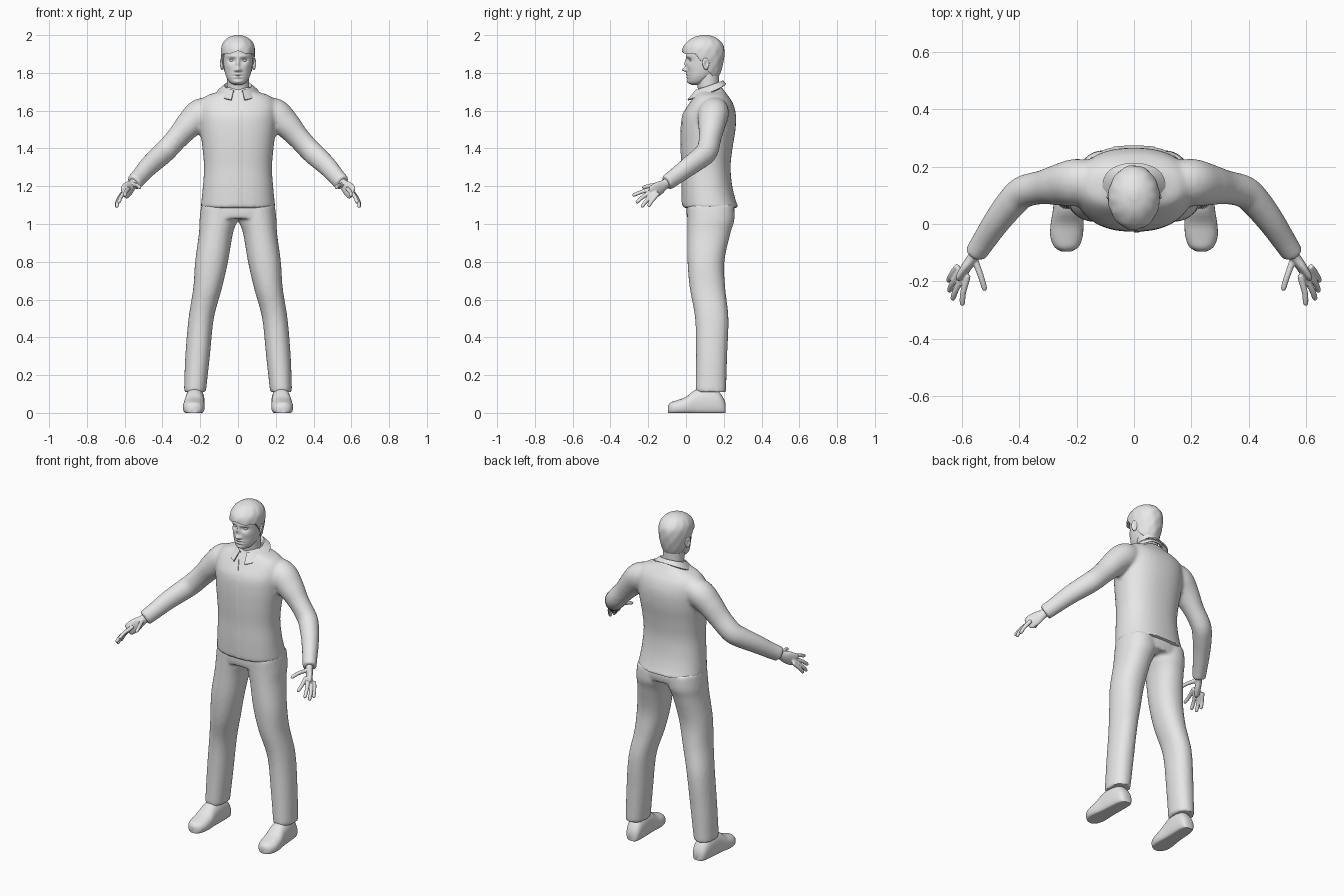
import bpy, bmesh, math
from mathutils import Vector, Matrix
from mathutils.bvhtree import BVHTree

if "Cube" in bpy.data.objects:
    bpy.data.objects.remove(bpy.data.objects["Cube"])

grey = bpy.data.materials.new("plain_grey")
grey.use_nodes = True
grey.diffuse_color = (0.8, 0.8, 0.8, 1)
grey.node_tree.nodes["Principled BSDF"].inputs["Base Color"].default_value = grey.diffuse_color


def resample(rows, k):
    """Catmull-Rom interpolation of a list of tuples."""
    out = []
    for i in range(len(rows) - 1):
        p0, p1, p2 = rows[max(i - 1, 0)], rows[i], rows[i + 1]
        p3 = rows[min(i + 2, len(rows) - 1)]
        for j in range(k):
            t = j / k
            out.append([b + 0.5 * t * (c - a + t * (2*a - 5*b + 4*c - d + t * (3*(b - c) + d - a)))
                        for a, b, c, d in zip(p0, p1, p2, p3)])
    return out + [list(rows[-1])]


def loft(bm, rings, n=32, power=2.0):
    """Skin a closed tube over (centre, u, v) superellipse rings."""
    loops = []
    for c, u, v in rings:
        loop = []
        for i in range(n):
            a = 2 * math.pi * i / n
            co, si = math.cos(a), math.sin(a)
            p = c + u * math.copysign(abs(co) ** (2 / power), co) \
                  + v * math.copysign(abs(si) ** (2 / power), si)
            loop.append(bm.verts.new(p))
        loops.append(loop)
    for a, b in zip(loops, loops[1:]):
        for i in range(n):
            j = (i + 1) % n
            bm.faces.new((a[i], a[j], b[j], b[i]))
    bm.faces.new(loops[0])
    bm.faces.new(loops[-1])
    return [v for loop in loops for v in loop]


def stack(bm, rows, side=1, k=5, n=32, power=2.0):
    """Level rings from rows of (z, x, half width, front y, back y)."""
    rings = [(Vector((side * x, (f + b) / 2, z)), Vector((w, 0, 0)), Vector((0, (b - f) / 2, 0)))
             for z, x, w, f, b in resample(rows, k)]
    return loft(bm, rings, n, power)


def limb(bm, rows, wide, side=1, k=5, n=20):
    """Rings across a path from rows of (x, y, z, wide radius, thin radius)."""
    rows = [[side * r[0]] + r[1:] for r in resample(rows, k)]
    wide = Vector((side * wide[0], wide[1], wide[2]))
    pts = [Vector(r[:3]) for r in rows]
    rings = []
    for i, r in enumerate(rows):
        t = (pts[min(i + 1, len(pts) - 1)] - pts[max(i - 1, 0)]).normalized()
        u = (wide - t * wide.dot(t)).normalized()
        rings.append((pts[i], u * r[3], t.cross(u) * r[4]))
    return loft(bm, rings, n)


def finish(name, bm, voxel=0, smooth=0, cutter=None, thick=0, angle=50):
    """Make the object, bake its modifiers and shade it smooth."""
    bmesh.ops.recalc_face_normals(bm, faces=bm.faces)
    mesh = bpy.data.meshes.new(name)
    bm.to_mesh(mesh)
    bm.free()
    ob = bpy.data.objects.new(name, mesh)
    bpy.context.collection.objects.link(ob)
    if voxel:
        m = ob.modifiers.new("blend", 'REMESH')
        m.mode, m.voxel_size = 'VOXEL', voxel
    if smooth:
        m = ob.modifiers.new("relax", 'SMOOTH')
        m.factor, m.iterations = 0.5, smooth
    if cutter:
        m = ob.modifiers.new("cut", 'BOOLEAN')
        m.operation, m.object = 'DIFFERENCE', cutter
    if thick:
        m = ob.modifiers.new("thickness", 'SOLIDIFY')
        m.thickness, m.offset = thick, 0
    deps = bpy.context.evaluated_depsgraph_get()
    baked = bpy.data.meshes.new_from_object(ob.evaluated_get(deps))
    ob.modifiers.clear()
    ob.data = baked
    baked.materials.clear()
    baked.materials.append(grey)
    baked.polygons.foreach_set("use_smooth", [True] * len(baked.polygons))
    baked.set_sharp_from_angle(angle=math.radians(angle))
    return ob


# Neckline cutter: a sloping V wedge
bm = bmesh.new()
v_shape = [(0, 1.61, 0.005), (0.042, 1.73, 0.075), (-0.042, 1.73, 0.075)]
front = [bm.verts.new((x, -0.1, z)) for x, z, y in v_shape]
back = [bm.verts.new((x, y, z)) for x, z, y in v_shape]
bm.faces.new(front)
bm.faces.new(back)
for i in range(3):
    j = (i + 1) % 3
    bm.faces.new((front[i], front[j], back[j], back[i]))
cutter = finish("neckline_cutter", bm)
cutter.hide_render = True

# Jacket: torso and sleeves blended together
bm = bmesh.new()
stack(bm, [(1.085, 0, .198, -.018, .28), (1.12, 0, .194, -.02, .265), (1.2, 0, .186, -.022, .245),
           (1.3, 0, .18, -.022, .236), (1.4, 0, .188, -.026, .246), (1.5, 0, .2, -.026, .262),
           (1.58, 0, .205, -.016, .264), (1.64, 0, .2, .018, .248), (1.68, 0, .165, .045, .222),
           (1.702, 0, .1, .06, .205), (1.725, 0, .068, .068, .19)], n=48, power=2.3)
for s in (1, -1):
    limb(bm, [(.1, .15, 1.6, .06, .07), (.19, .145, 1.585, .08, .085), (.255, .137, 1.53, .072, .075),
              (.32, .128, 1.457, .062, .058), (.385, .112, 1.387, .06, .056), (.425, .075, 1.35, .058, .054),
              (.475, .012, 1.303, .053, .048), (.52, -.055, 1.252, .047, .042),
              (.552, -.104, 1.217, .045, .038)], (0.6, -0.6, 0.4), s)
jacket = finish("jacket", bm, voxel=0.01, smooth=5, cutter=cutter)
bpy.data.objects.remove(cutter)

# Front placket: a thin strip laid on the jacket
bm = bmesh.new()
bm.from_mesh(jacket.data)
tree = BVHTree.FromBMesh(bm)
bm.free()
bm = bmesh.new()
grid = []
for i in range(25):
    z = 1.098 + 0.5 * i / 24
    hits = [tree.ray_cast(Vector((x, -1, z)), Vector((0, 1, 0)))[0] for x in (0, .008, .016, .024)]
    grid.append([bm.verts.new(h + Vector((0, -0.002 if n < 3 else 0.001, 0))) for n, h in enumerate(hits)])
for a, b in zip(grid, grid[1:]):
    for i in range(3):
        bm.faces.new((a[i], a[i + 1], b[i + 1], b[i]))
finish("placket", bm, thick=0.002)

# Folded collar, open at the front
bm = bmesh.new()
strips = []
for i in range(33):
    phi = 0.33 + (2 * math.pi - 0.66) * i / 32
    c, s = math.cos(phi), math.sin(phi)
    w = (1 + c) / 2
    strips.append([bm.verts.new(p) for p in (
        (.064 * s, .125 - .066 * c, 1.735 - .045 * w),
        (.072 * s, .127 - (.07 + .01 * w) * c, 1.757 - .052 * w),
        (.108 * s, .13 - (.08 + .048 * w) * c, 1.738 - .084 * w))])
for a, b in zip(strips, strips[1:]):
    for i in range(2):
        bm.faces.new((a[i], a[i + 1], b[i + 1], b[i]))
finish("collar", bm, thick=0.007)

# Trousers: hips and two legs blended together
bm = bmesh.new()
stack(bm, [(1.03, 0, .197, .005, .25), (1.08, 0, .193, .002, .258), (1.15, 0, .175, .01, .235)], n=48, power=2.4)
for s in (1, -1):
    stack(bm, [(1.1, .1, .095, .008, .255), (1.02, .104, .1, .008, .256), (.95, .117, .09, .008, .235),
               (.8, .14, .087, .008, .203), (.66, .161, .076, .02, .208), (.5, .195, .067, .048, .225),
               (.3, .214, .065, .053, .218), (.11, .228, .058, .05, .212)], s, power=2.2)
finish("trousers", bm, voxel=0.01, smooth=5)

# Shoes: rings along the foot with a flattened sole
for s, label in ((1, "left"), (-1, "right")):
    bm = bmesh.new()
    rows = [(.21, .222, .02, .045), (.2, .222, .036, .075), (.17, .224, .046, .115), (.11, .227, .05, .135),
            (.05, .23, .052, .122), (0, .233, .057, .085), (-.045, .235, .056, .068),
            (-.08, .235, .042, .056), (-.095, .235, .018, .04)]
    rings = [(Vector((s * x, y, h * 0.4)), Vector((w, 0, 0)), Vector((0, 0, h * 0.6)))
             for y, x, w, h in resample(rows, 4)]
    for v in loft(bm, rings, 32, 2.3):
        v.co.z = max(v.co.z, 0)
    finish(label + "_shoe", bm)

# Hands: palm, four fingers and a thumb blended together
spread = (-0.04, 0.045, -0.035)
fingers = [[(.583, -.195, 1.183), (.595, -.24, 1.168), (.598, -.284, 1.15)],
           [(.597, -.185, 1.172), (.62, -.23, 1.142), (.632, -.264, 1.112)],
           [(.61, -.172, 1.16), (.633, -.208, 1.125), (.643, -.236, 1.088)],
           [(.62, -.156, 1.152), (.637, -.18, 1.123), (.646, -.2, 1.092)],
           [(.55, -.135, 1.208), (.532, -.185, 1.204), (.518, -.232, 1.192)]]
for s, label in ((1, "left"), (-1, "right")):
    bm = bmesh.new()
    limb(bm, [(.535, -.08, 1.235, .027, .022), (.557, -.112, 1.21, .027, .02), (.578, -.142, 1.19, .038, .018),
              (.598, -.174, 1.17, .039, .015), (.606, -.188, 1.161, .03, .009)], spread, s)
    for f in fingers:
        a, b, c = (Vector(p) for p in f)
        path = [(a + (a - b) * 0.4, .01), (a, .0115), (b, .0105), (b.lerp(c, .8), .0095), (c, .004)]
        limb(bm, [(*p, r, r) for p, r in path], spread, s, n=12)
    finish(label + "_hand", bm, voxel=0.0035, smooth=3)

# Neck
bm = bmesh.new()
stack(bm, [(1.64, 0, .06, .075, .19), (1.72, 0, .058, .062, .176), (1.8, 0, .06, .05, .175)])
finish("neck", bm)

# Head: face features pushed in or out as (x, z, x radius, z radius, depth)
bm = bmesh.new()
face = [(.032, 1.867, .019, .012, .012), (.03, 1.887, .026, .008, -.005), (0, 1.85, .009, .026, -.013),
        (0, 1.817, .012, .011, -.026), (.014, 1.813, .007, .007, -.01), (0, 1.793, .024, .005, -.008),
        (0, 1.777, .02, .005, -.007), (0, 1.785, .026, .003, .003), (0, 1.752, .022, .01, -.006),
        (.045, 1.835, .018, .018, -.004)]
head = stack(bm, [(1.737, 0, .02, .03, .08), (1.748, 0, .042, .014, .105), (1.775, 0, .06, .008, .14),
                  (1.81, 0, .071, .006, .17), (1.86, 0, .078, .005, .185), (1.91, 0, .08, .003, .19),
                  (1.95, 0, .074, .012, .185), (1.98, 0, .05, .04, .16), (1.99, 0, .02, .08, .13)],
             k=10, n=112, power=2.1)
for v in head:
    x, y, z = v.co
    if y < 0.07:
        v.co.y += sum(d * math.exp(-((abs(x) - cx) / rx) ** 2 - ((z - cz) / rz) ** 2)
                      for cx, cz, rx, rz, d in face)
finish("head", bm, angle=80)

# Hair: a cap whose lower edge rises from nape to fringe
bm = bmesh.new()
hair = stack(bm, [(1.765, 0, .06, .02, .162), (1.8, 0, .074, 0, .182), (1.85, 0, .084, -.01, .197),
                  (1.9, 0, .09, -.02, .204), (1.94, 0, .087, -.014, .2), (1.97, 0, .071, .012, .18),
                  (1.99, 0, .045, .045, .15), (2, 0, .015, .085, .12)], k=8, n=96)
for v in hair:
    x, y, z = v.co
    a = math.atan2(x, y - 0.1)
    lump = 1 + 0.012 * math.sin(11 * a + 25 * z) * math.sin(60 * z)
    v.co.x, v.co.y = x * lump, 0.1 + (y - 0.1) * lump
    edge = 1.9 - 0.13 * min(max((y - 0.05) / 0.1, 0), 1)
    if y < 0.05:
        edge += 0.015 * math.exp(-(x / 0.03) ** 2)
    v.co.z = max(z, edge)
finish("hair", bm, angle=60)

# Ears with a hollow, and eyes
for s, label in ((1, "left"), (-1, "right")):
    bm = bmesh.new()
    bmesh.ops.create_uvsphere(bm, u_segments=32, v_segments=20, radius=1)
    for v in bm.verts:
        if v.co.x * s > 0:
            v.co.x -= s * 0.8 * math.exp(-(v.co.y ** 2 + v.co.z ** 2) / 0.3)
        v.co = Vector((v.co.x * .011, v.co.y * (.019 + .004 * v.co.z), v.co.z * .032))
    turn = Matrix.Translation((s * .085, .105, 1.848)) @ Matrix.Rotation(s * 0.35, 4, 'Z')
    bm.transform(turn)
    finish(label + "_ear", bm, angle=80)
    bm = bmesh.new()
    bmesh.ops.create_uvsphere(bm, u_segments=20, v_segments=12, radius=1)
    bm.transform(Matrix.Translation((s * .032, .029, 1.866)) @ Matrix.Diagonal((.014, .011, .008, 1)))
    finish(label + "_eye", bm)
